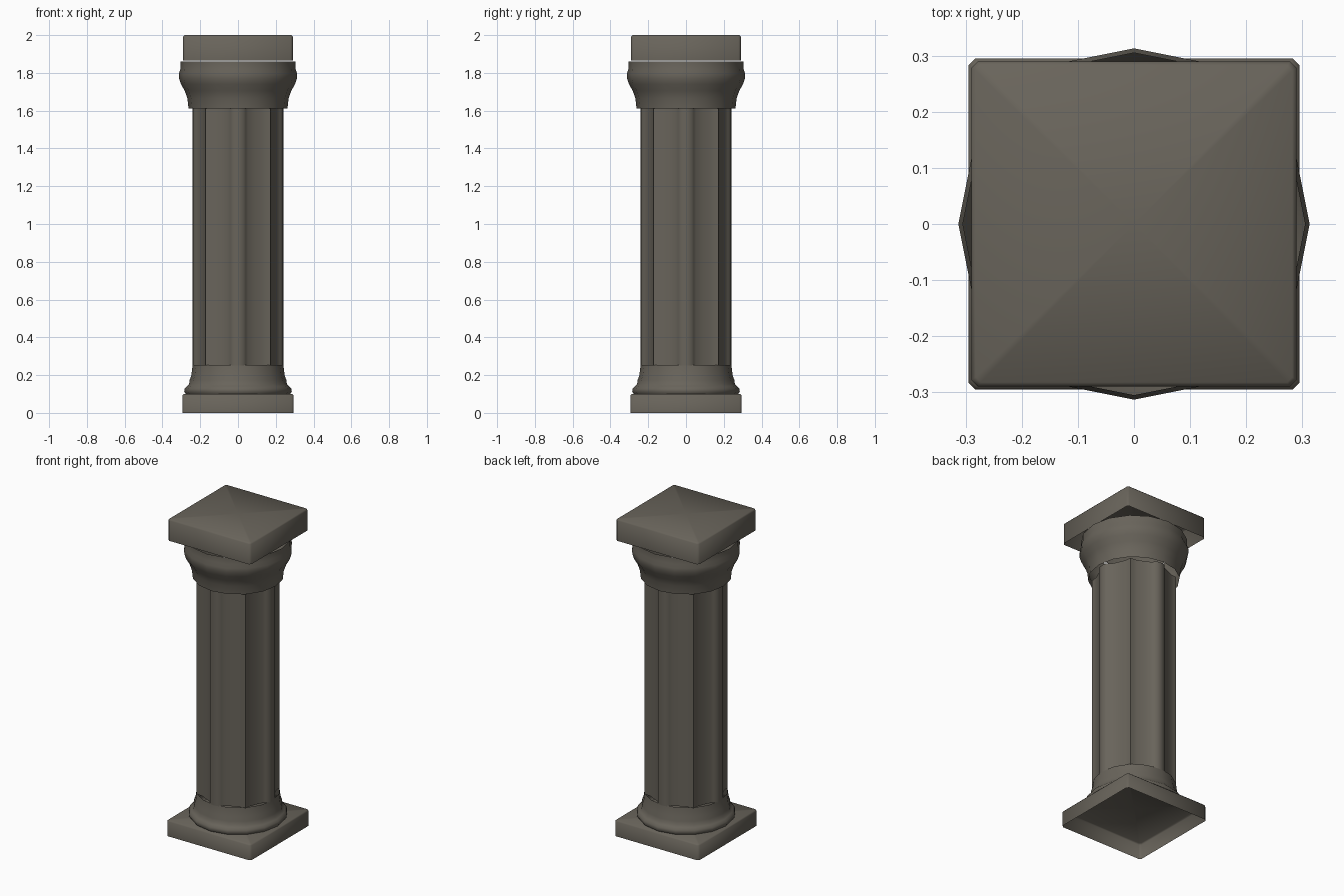
import bpy, bmesh, math

if "Cube" in bpy.data.objects:
    bpy.data.objects.remove(bpy.data.objects["Cube"])

stone = bpy.data.materials.new("dark_stone")
stone.diffuse_color = (0.14, 0.127, 0.104, 1)
stone.use_nodes = True
stone.node_tree.nodes["Principled BSDF"].inputs["Base Color"].default_value = stone.diffuse_color


def finish(name, bm, angle):
    """Turn a bmesh into a named, shaded stone object."""
    me = bpy.data.meshes.new(name)
    bm.to_mesh(me)
    bm.free()
    me.materials.append(stone)
    ob = bpy.data.objects.new(name, me)
    bpy.context.collection.objects.link(ob)
    bpy.ops.object.select_all(action='DESELECT')
    bpy.context.view_layer.objects.active = ob
    ob.select_set(True)
    bpy.ops.object.shade_smooth_by_angle(angle=math.radians(angle))
    return ob


def skin(bm, rings):
    """Bridge a list of equal-length point rings, bottom to top."""
    loops = [[bm.verts.new(p) for p in r] for r in rings]
    n = len(loops[0])
    for a, b in zip(loops, loops[1:]):
        for i in range(n):
            j = (i + 1) % n
            bm.faces.new((a[i], a[j], b[j], b[i]))
    return loops


def turned(name, profile, sides=16):
    """Open lathed moulding from (radius, height) points."""
    bm = bmesh.new()
    skin(bm, [[(r * math.cos(math.tau * i / sides), r * math.sin(math.tau * i / sides), z)
               for i in range(sides)] for r, z in profile])
    return finish(name, bm, 60)


def slab(name, half, z0, z1):
    """Square block, hollow underneath, with chamfered corners and top edge."""
    def ring(h, c, z):
        k = h - c
        return [(h, -k, z), (h, k, z), (k, h, z), (-k, h, z),
                (-h, k, z), (-h, -k, z), (-k, -h, z), (k, -h, z)]
    bm = bmesh.new()
    loops = skin(bm, [ring(half, 0.012, z0), ring(half, 0.012, z1 - 0.008),
                      ring(half - 0.008, 0.009, z1)])
    top = loops[-1]
    centre = bm.verts.new((0, 0, z1))
    for i in range(8):
        bm.faces.new((top[i], top[(i + 1) % 8], centre))
    return finish(name, bm, 60)


# square blocks at foot and head
slab("plinth", 0.295, 0.0, 0.10)
slab("cap", 0.29, 1.865, 2.0)

# turned base moulding
turned("base_moulding", [(0.276, 0.10), (0.285, 0.113), (0.282, 0.13), (0.270, 0.142),
                         (0.259, 0.153), (0.256, 0.174), (0.247, 0.20), (0.24, 0.254)])

# turned capital
turned("capital", [(0.262, 1.611), (0.268, 1.665), (0.282, 1.705), (0.302, 1.74),
                   (0.312, 1.77), (0.313, 1.797), (0.305, 1.82), (0.305, 1.861)])

# fluted shaft: broad ridges on the axes, sharp ones on the diagonals
half_flute = [(0, 0.241), (7, 0.239), (10.5, 0.226), (14, 0.217), (24, 0.213),
              (36, 0.218), (41, 0.229), (45, 0.242)]
quarter = half_flute + [(90 - d, r) for d, r in half_flute[-2:0:-1]]
section = []
for k in range(4):
    for deg, r in quarter:
        a = math.radians(90 * k + deg)
        section.append((r * math.cos(a), r * math.sin(a)))
bm = bmesh.new()
skin(bm, [[(x, y, z) for x, y in section] for z in (0.25, 1.615)])
finish("fluted_shaft", bm, 60)
